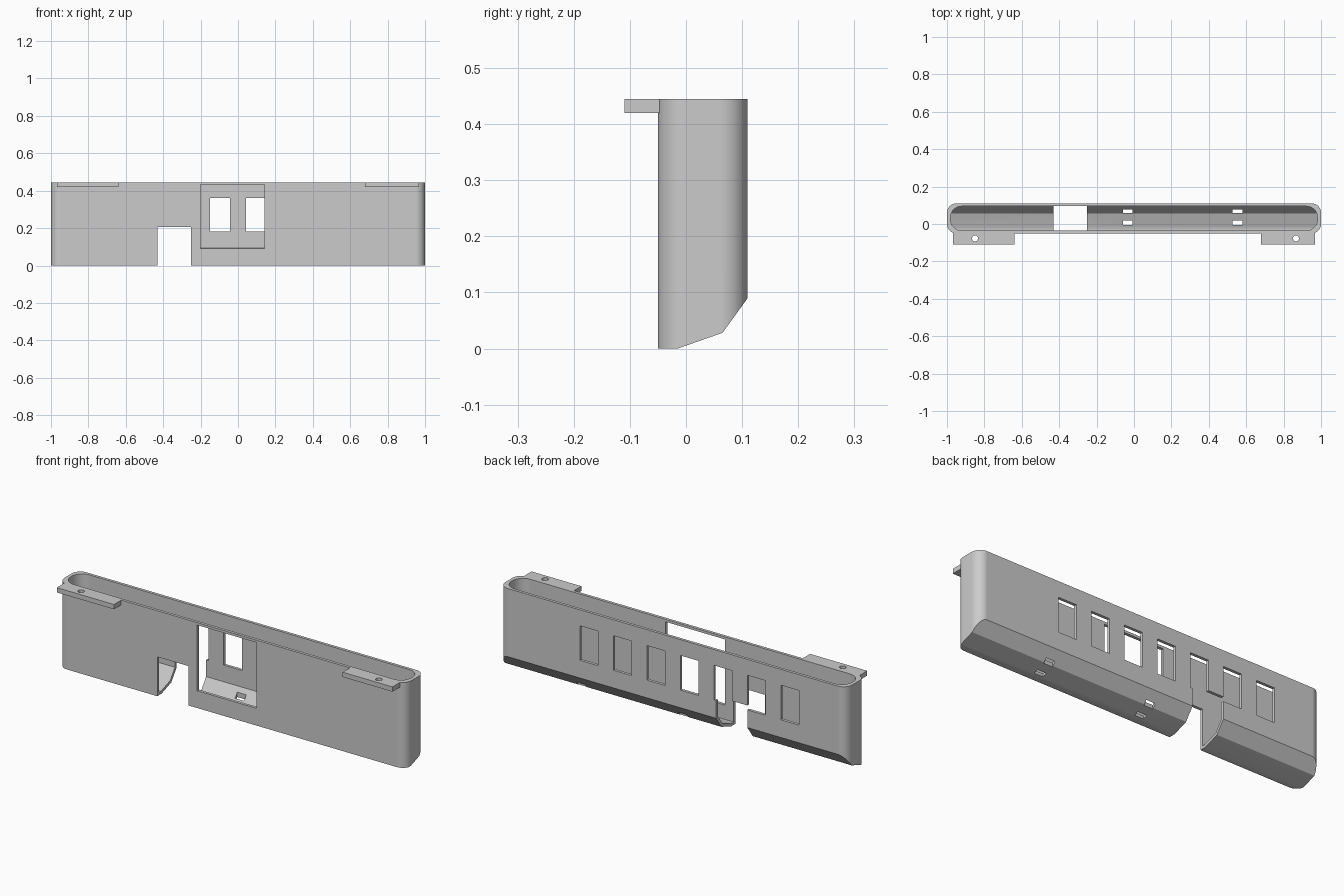
import bpy, bmesh, math
from mathutils import Vector

cube = bpy.data.objects.get("Cube")
if cube:
    bpy.data.objects.remove(cube)

grey = bpy.data.materials.new("plain grey")
grey.use_nodes = True
COLOR = (0.6, 0.6, 0.6, 1)
grey.diffuse_color = COLOR
grey.node_tree.nodes["Principled BSDF"].inputs["Base Color"].default_value = COLOR

HEIGHT, FRONT, BACK = 0.445, -0.05, 0.11
WALL = 0.015


def prism(name, points, offset):
    """Extrude a closed outline of 3D points along an offset."""
    bm = bmesh.new()
    face = bm.faces.new([bm.verts.new(p) for p in points])
    new = bmesh.ops.extrude_face_region(bm, geom=[face])["geom"]
    moved = [v for v in new if isinstance(v, bmesh.types.BMVert)]
    bmesh.ops.translate(bm, verts=moved, vec=Vector(offset))
    bmesh.ops.recalc_face_normals(bm, faces=bm.faces)
    mesh = bpy.data.meshes.new(name)
    bm.to_mesh(mesh)
    bm.free()
    mesh.materials.append(grey)
    obj = bpy.data.objects.new(name, mesh)
    bpy.context.collection.objects.link(obj)
    return obj


def box(name, x, y, z):
    outline = [(x[0], y[0], z[0]), (x[1], y[0], z[0]), (x[1], y[1], z[0]), (x[0], y[1], z[0])]
    return prism(name, outline, (0, 0, z[1] - z[0]))


def combine(obj, tool, operation="DIFFERENCE"):
    """Apply a boolean and discard the tool."""
    mod = obj.modifiers.new("cut", "BOOLEAN")
    mod.operation, mod.solver, mod.object = operation, "EXACT", tool
    bpy.context.view_layer.objects.active = obj
    bpy.ops.object.modifier_apply(modifier=mod.name)
    bpy.data.objects.remove(tool)


def rounded_trough(name, half, y0, y1, radius, profile):
    """Rounded plan outline trimmed by a side profile."""
    plan = []
    corners = [(half, y1, 0), (-half, y1, 90), (-half, y0, 180), (half, y0, 270)]
    for x, y, start in corners:
        cx = x - math.copysign(radius, x)
        cy = y - radius if y == y1 else y + radius
        for i in range(13):
            a = math.radians(start + i * 7.5)
            plan.append((cx + radius * math.cos(a), cy + radius * math.sin(a), -0.1))
    obj = prism(name, plan, (0, 0, 0.8))
    trim = prism("trim", [(-1.2, y, z) for y, z in profile], (2.4, 0, 0))
    combine(obj, trim, "INTERSECT")
    return obj


# Hollow shell, open at the top, with a chamfered underside
outer = [(-0.2, HEIGHT), (-0.2, 0), (-0.015, 0), (0.065, 0.028), (BACK, 0.09), (0.2, 0.214), (0.2, HEIGHT)]
inner = [(-0.2, 0.6), (-0.2, WALL), (-0.017, WALL), (0.056, 0.041),
         (BACK - WALL, 0.095), (0.2, 0.24), (0.2, 0.6)]
shell = rounded_trough("shell", 1.0, FRONT, BACK, 0.05, outer)
combine(shell, rounded_trough("cavity", 0.982, FRONT + WALL, BACK - WALL, 0.062, inner))

# Large front opening and the notch through the bottom
combine(shell, box("front_opening", (-0.2, 0.142), (-0.1, 0.0), (0.09, 0.432)))
combine(shell, box("bottom_notch", (-0.43, -0.25), (-0.2, 0.2), (-0.1, 0.205)))

# Row of seven back windows
for i in range(7):
    x = -0.676 + i * 0.193
    combine(shell, box("back_window", (x - 0.053, x + 0.053), (0.07, 0.2), (0.182, 0.362)))

# Paired slots in the floor
for x in (-0.033, 0.553):
    for y in ((-0.005, 0.018), (0.06, 0.078)):
        combine(shell, box("floor_slot", (x - 0.026, x + 0.026), y, (-0.1, 0.12)))

# Mounting tabs with a screw hole each
parts = [shell]
for name, x, hole_x in (("right_tab", (-0.967, -0.638), -0.85), ("left_tab", (0.68, 0.967), 0.866)):
    tab = box(name, x, (-BACK, -0.04), (0.42, HEIGHT))
    ring = [math.tau * i / 24 for i in range(24)]
    hole = prism("hole", [(hole_x + 0.016 * math.cos(a), -0.077 + 0.016 * math.sin(a), 0.3) for a in ring], (0, 0, 0.3))
    combine(tab, hole)
    parts.append(tab)

# Smooth rounded ends, crisp edges
for obj in parts:
    bpy.ops.object.select_all(action="DESELECT")
    obj.select_set(True)
    bpy.context.view_layer.objects.active = obj
    bpy.ops.object.shade_smooth_by_angle(angle=math.radians(25))
    obj.modifiers.new("even_shading", "WEIGHTED_NORMAL").keep_sharp = True
